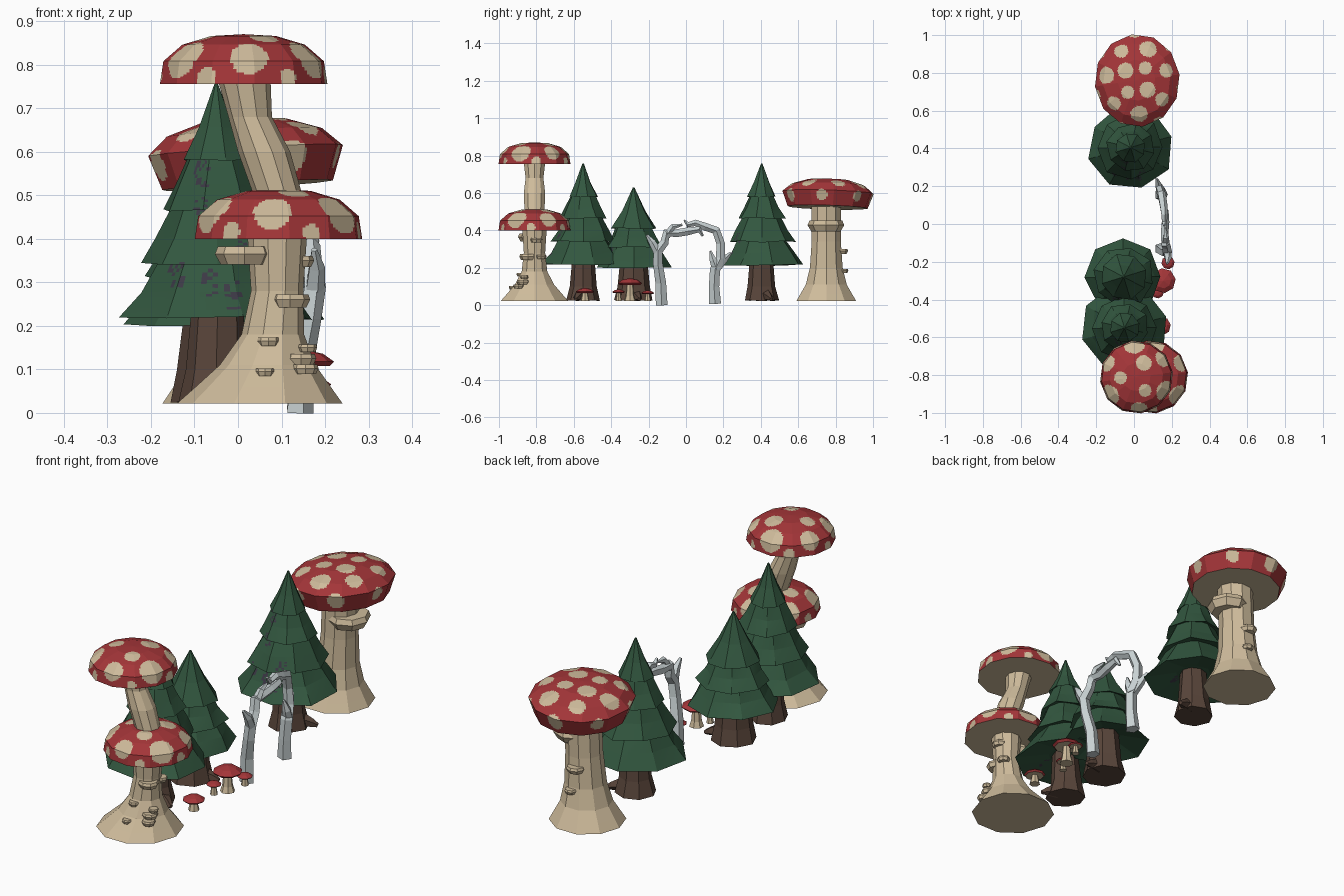
import bpy, bmesh, math, random
from mathutils import Vector, Matrix

if "Cube" in bpy.data.objects:
    bpy.data.objects.remove(bpy.data.objects["Cube"])

random.seed(4)


def material(name, rgb):
    m = bpy.data.materials.new(name)
    m.diffuse_color = (*rgb, 1)
    m.use_nodes = True
    m.node_tree.nodes["Principled BSDF"].inputs["Base Color"].default_value = m.diffuse_color
    return m


RED = material("cap_red", (0.37, 0.036, 0.04))
TAN = material("stem_tan", (0.62, 0.50, 0.33))
GREEN = material("needle_green", (0.032, 0.095, 0.05))
BROWN = material("trunk_brown", (0.10, 0.06, 0.043))
PALE = material("bleached_wood", (0.58, 0.64, 0.65))
PURPLE = material("purple_fleck", (0.045, 0.04, 0.06))


def skin(bm, pts, n, flat=True, turn=0.0, jit=0.0, sy=1.0):
    """Loft n-sided rings through (x, y, z, r); flat rings or square to the path."""
    rings = []
    for i, p in enumerate(pts):
        c, r = Vector(p[:3]), p[3]
        u, v = Vector((1, 0, 0)), Vector((0, 1, 0))
        if not flat:
            t = Vector(pts[min(i + 1, len(pts) - 1)][:3]) - Vector(pts[max(i - 1, 0)][:3])
            v = t.normalized().cross(u).normalized()
            u = v.cross(t).normalized()
        ring = []
        for k in range(n):
            a = turn + 2 * math.pi * k / n
            rr = r * (1 + random.uniform(-jit, jit))
            dz = Vector((0, 0, random.uniform(-jit, jit) * r * 0.6))
            ring.append(bm.verts.new(c + u * rr * math.cos(a) + v * rr * sy * math.sin(a) + dz))
        rings.append(ring)
    for a, b in zip(rings, rings[1:]):
        for k in range(n):
            bm.faces.new((a[k], a[(k + 1) % n], b[(k + 1) % n], b[k]))
    bm.faces.new(rings[0][::-1])
    bm.faces.new(rings[-1])


def finish(name, bm, *mats):
    bmesh.ops.recalc_face_normals(bm, faces=bm.faces)
    me = bpy.data.meshes.new(name)
    bm.to_mesh(me)
    bm.free()
    for m in mats:
        me.materials.append(m)
    ob = bpy.data.objects.new(name, me)
    bpy.context.collection.objects.link(ob)
    return ob


def solid(name, pts, n, mat, **kw):
    bm = bmesh.new()
    skin(bm, pts, n, **kw)
    return finish(name, bm, mat)


def cap(name, centre, profile, spots, n=12, tilt=(0, 0), sy=1.0, cuts=11):
    """Faceted cap; the facets are cut finely so round spots can be coloured in."""
    bm = bmesh.new()
    skin(bm, [(0, 0, z, r) for r, z in profile], n, turn=0.13, sy=sy)
    bmesh.ops.recalc_face_normals(bm, faces=bm.faces)
    for f in bm.faces:
        if f.normal.z < -0.9:
            f.material_index = 1
    if spots:
        bmesh.ops.subdivide_edges(bm, edges=bm.edges[:], cuts=cuts, use_grid_fill=True)
        top = [f for f in bm.faces if f.material_index == 0]
        for x, y, z, r in spots:
            for f in top:
                if (f.calc_center_median() - Vector((x, y, z))).length < r:
                    f.material_index = 1
    m = Matrix.Translation(centre) @ Matrix.Rotation(tilt[0], 4, 'X') @ Matrix.Rotation(tilt[1], 4, 'Y')
    bm.transform(m)
    return finish(name, bm, RED, TAN)


def ring_of_spots(count, rad, z, size, start, sy=1.0):
    out = []
    for k in range(count):
        a = start + 2 * math.pi * k / count
        out.append((rad * math.cos(a), rad * sy * math.sin(a), z, size * (1 if k % 2 else 0.82)))
    return out


# Front double mushroom
solid("front_stem", [(.05, -.81, .022, .19), (.058, -.81, .06, .155), (.068, -.81, .11, .11),
                     (.08, -.81, .18, .072), (.09, -.81, .28, .06), (.09, -.81, .40, .068),
                     (.092, -.81, .50, .056), (.06, -.81, .60, .06), (.028, -.81, .68, .05),
                     (.015, -.81, .76, .06)], 10, TAN)
small_cap = [(.194, 0), (.186, .052), (.142, .09), (.075, .11), (.003, .114)]
for name, loc, turn in (("front_lower_cap", (.093, -.81, .40), -1.65),
                        ("front_upper_cap", (.013, -.81, .756), -1.5)):
    cap(name, loc, small_cap, ring_of_spots(6, .168, .062, .054, turn)
        + ring_of_spots(3, .085, .107, .042, turn + .5)
        + ring_of_spots(6, .188, .015, .025, turn + .5))

# Back single mushroom
solid("back_stem", [(-.005, .75, .022, .168), (-.003, .75, .06, .145), (0, .75, .11, .115),
                    (.005, .75, .2, .092), (.012, .75, .34, .082), (.02, .75, .54, .082)], 10, TAN)
cap("back_cap", (.022, .757, .523), [(.198, 0), (.226, .08), (.18, .122), (.1, .148), (.003, .154)],
    ring_of_spots(7, .165, .125, .046, .3, 1.09) + ring_of_spots(7, .215, .055, .038, .75, 1.09)
    + ring_of_spots(4, .075, .15, .042, .9, 1.09), tilt=(-.03, -.06), sy=1.09)


# Shelf fungi on both stems
def shelf(name, x, y, z, r):
    h = r * .3 + .004
    solid(name, [(x, y, z - h, r * .8), (x, y, z, r), (x, y, z + h * .7, r * .9)], 8, TAN)


for i, s in enumerate([(.015, -.83, .365, .068), (.12, -.845, .26, .046), (.07, -.88, .165, .026),
                       (.062, -.925, .095, .022), (.16, -.865, .15, .022), (.145, -.87, .125, .035),
                       (.155, -.895, .102, .03), (.135, -.775, .26, .03), (.14, -.80, .35, .035)]):
    shelf(f"front_shelf_{i}", *s)
for i, s in enumerate([(.06, .748, .428, .098), (.005, .825, .29, .042), (.02, .84, .185, .028)]):
    shelf(f"back_shelf_{i}", *s)


# Fir trees
def tree(name, x, y, top, tiers, trunk_r, flecks, root):
    bm = bmesh.new()
    zt, rt = top, .004
    for i, (z, r) in enumerate(tiers):
        zm = z + (zt - z) * .42
        one = bmesh.new()
        skin(one, [(x, y, z + .035, r * .35), (x, y, z, r), (x, y, zm, rt + (r - rt) * .52),
                   (x, y, zt, rt)], 8, turn=.3 + i * .25, jit=.05)
        tmp = bpy.data.meshes.new("tmp")
        one.to_mesh(tmp)
        one.free()
        bm.from_mesh(tmp)
        bpy.data.meshes.remove(tmp)
        zt, rt = z + .025, r * .72
    bmesh.ops.subdivide_edges(bm, edges=bm.edges[:], cuts=9, use_grid_fill=True)
    # a few speckled patches on the needles
    for fx, fz in flecks:
        for f in bm.faces:
            c = f.calc_center_median()
            d = math.hypot((c.x - x - fx) / .02, (c.z - fz) / .035)
            if c.y < y and d < 1 and random.random() < .4:
                f.material_index = 1
    finish(name + "_needles", bm, GREEN, PURPLE)
    solid(name + "_trunk", [(x, y, .025, trunk_r), (x, y, .1, trunk_r * .8),
                            (x + .005, y, .3, trunk_r * .62)], 8, BROWN, jit=.05)
    rx, ry = root
    solid(name + "_root", [(x + rx * .4, y + ry * .4, .055, .035), (x + rx * .8, y + ry * .8, .042, .02),
                           (x + rx, y + ry, .032, .01)], 5, BROWN, flat=False)


big = [(.58, .08), (.465, .13), (.34, .175), (.215, .228)]
spots = [(-.03, .55), (-.035, .46), (-.01, .30), (-.09, .32), (.06, .36), (.04, .27)]
tree("front_tree", -.05, -.55, .757, big, .09, spots, (.11, -.04))
tree("back_tree", -.018, .405, .757, big, .092, spots, (.12, .05))
tree("middle_tree", -.055, -.28, .63, [(.41, .125), (.31, .16), (.205, .203)], .105,
     [(.05, .28), (-.04, .36)], (.13, .03))

# Gnarled arch of bleached branches, each as (x, y, z, radius)
branches = {
    "arch_left_leg": [(.14, -.13, 0, .033), (.145, -.135, .12, .03), (.165, -.15, .22, .027),
                      (.175, -.15, .29, .027), (.17, -.115, .335, .024), (.165, -.105, .385, .024),
                      (.16, -.05, .385, .022), (.165, .01, .395, .022), (.165, .07, .405, .018),
                      (.16, .09, .37, .006)],
    "arch_left_twig": [(.175, -.15, .28, .024), (.18, -.18, .335, .02), (.175, -.21, .375, .007)],
    "arch_left_spur": [(.165, -.105, .37, .022), (.17, -.07, .42, .016), (.165, -.02, .43, .006)],
    "arch_right_leg": [(.14, .155, .008, .034), (.145, .15, .1, .029), (.15, .155, .19, .029),
                       (.14, .185, .25, .026), (.135, .185, .33, .024), (.145, .16, .40, .024),
                       (.155, .10, .42, .022), (.16, .05, .44, .018), (.16, .01, .43, .015),
                       (.16, -.01, .455, .005)],
    "arch_right_twig": [(.145, .165, .2, .024), (.13, .205, .245, .02), (.12, .24, .28, .007)],
    "arch_right_spur": [(.15, .165, .19, .026), (.155, .145, .24, .02), (.15, .13, .29, .006)],
}
for name, path in branches.items():
    solid(name, path, 5, PALE, flat=False)

# Small toadstools beside the trees: x, y, cap base z, cap radius
for i, (x, y, z, r) in enumerate([(.145, -.54, .065, .05), (.155, -.30, .108, .066),
                                  (.125, -.36, .066, .034), (.18, -.205, .06, .035)]):
    solid(f"toadstool_stem_{i}", [(x, y, .022, r * .5), (x, y, .05, r * .36), (x, y, z + .01, r * .26)], 7, TAN)
    cap(f"toadstool_cap_{i}", (x, y, z), [(r * .85, 0), (r, r * .15), (r * .62, r * .42), (.003, r * .55)], [], n=8)
